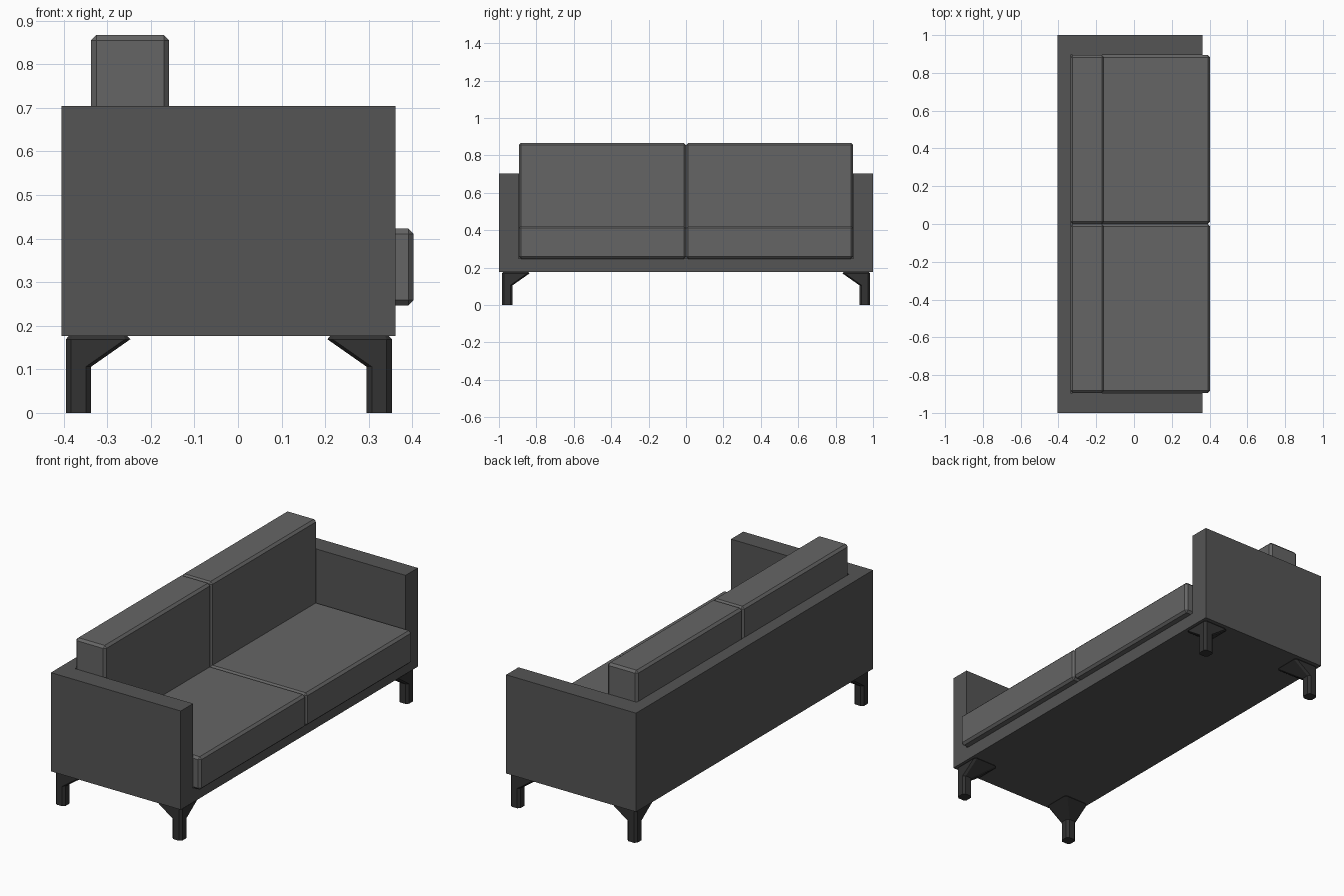
import bpy, bmesh

if "Cube" in bpy.data.objects:
    bpy.data.objects.remove(bpy.data.objects["Cube"])


def material(name, value):
    m = bpy.data.materials.new(name)
    m.diffuse_color = (value, value, value, 1)
    m.use_nodes = True
    m.node_tree.nodes["Principled BSDF"].inputs["Base Color"].default_value = m.diffuse_color
    return m


BODY = material("dark_fabric", 0.09)
CUSHION = material("cushion_fabric", 0.13)
LEG = material("leg_paint", 0.032)


def finish(name, bm, mat):
    bmesh.ops.recalc_face_normals(bm, faces=bm.faces)
    mesh = bpy.data.meshes.new(name)
    bm.to_mesh(mesh)
    bm.free()
    obj = bpy.data.objects.new(name, mesh)
    bpy.context.collection.objects.link(obj)
    mesh.materials.append(mat)
    return obj


def box(name, lo, hi, mat, bevel=0):
    bm = bmesh.new()
    bmesh.ops.create_cube(bm, size=1)
    for v in bm.verts:
        v.co = [lo[i] if v.co[i] < 0 else hi[i] for i in range(3)]
    if bevel:
        bmesh.ops.bevel(bm, geom=bm.edges[:], offset=bevel, segments=1,
                        profile=0.5, affect='EDGES')
    return finish(name, bm, mat)


# Frame: one block hollowed out to leave base, back and two arms
frame = box("sofa_frame", (-0.405, -1, 0.177), (0.362, 1, 0.704), BODY)
cutter = box("seat_well_cutter", (-0.336, -0.896, 0.249), (0.8, 0.896, 1.0), BODY)
cutter.hide_render = True
mod = frame.modifiers.new("seat_well", 'BOOLEAN')
mod.operation = 'DIFFERENCE'
mod.solver = 'EXACT'
mod.object = cutter
bpy.context.view_layer.objects.active = frame
bpy.ops.object.modifier_apply(modifier=mod.name)
bpy.data.objects.remove(cutter)

# Seat and back cushions, one pair per half
for side, y0, y1 in (("left", -0.894, 0), ("right", 0, 0.894)):
    box(side + "_seat_cushion", (-0.33, y0, 0.247), (0.403, y1, 0.423), CUSHION, 0.012)
    box(side + "_back_cushion", (-0.337, y0, 0.25), (-0.158, y1, 0.867), CUSHION, 0.012)


# Legs: chamfered square post flaring inward to a square top plate
def leg(name, x, y, sx, sy):
    # each ring: height, inset from outer corner, far side, corner chamfer
    rings = [(0, 0, 0.058, 0.012), (0.106, 0, 0.058, 0.012),
             (0.169, 0, 0.148, 0.012), (0.178, 0.008, 0.140, 0.008)]
    bm = bmesh.new()
    loops = []
    for z, a, b, c in rings:
        pts = [(a + c, a), (b - c, a), (b, a + c), (b, b - c),
               (b - c, b), (a + c, b), (a, b - c), (a, a + c)]
        loops.append([bm.verts.new((x + sx * u, y + sy * v, z)) for u, v in pts])
    for lower, upper in zip(loops, loops[1:]):
        for i in range(8):
            j = (i + 1) % 8
            bm.faces.new((lower[i], lower[j], upper[j], upper[i]))
    bm.faces.new(loops[0])
    bm.faces.new(loops[-1])
    finish(name, bm, LEG)


for end, x, sx in (("back", -0.395, 1), ("front", 0.353, -1)):
    for side, sy in (("left", 1), ("right", -1)):
        leg(f"{end}_{side}_leg", x, -0.985 * sy, sx, sy)
